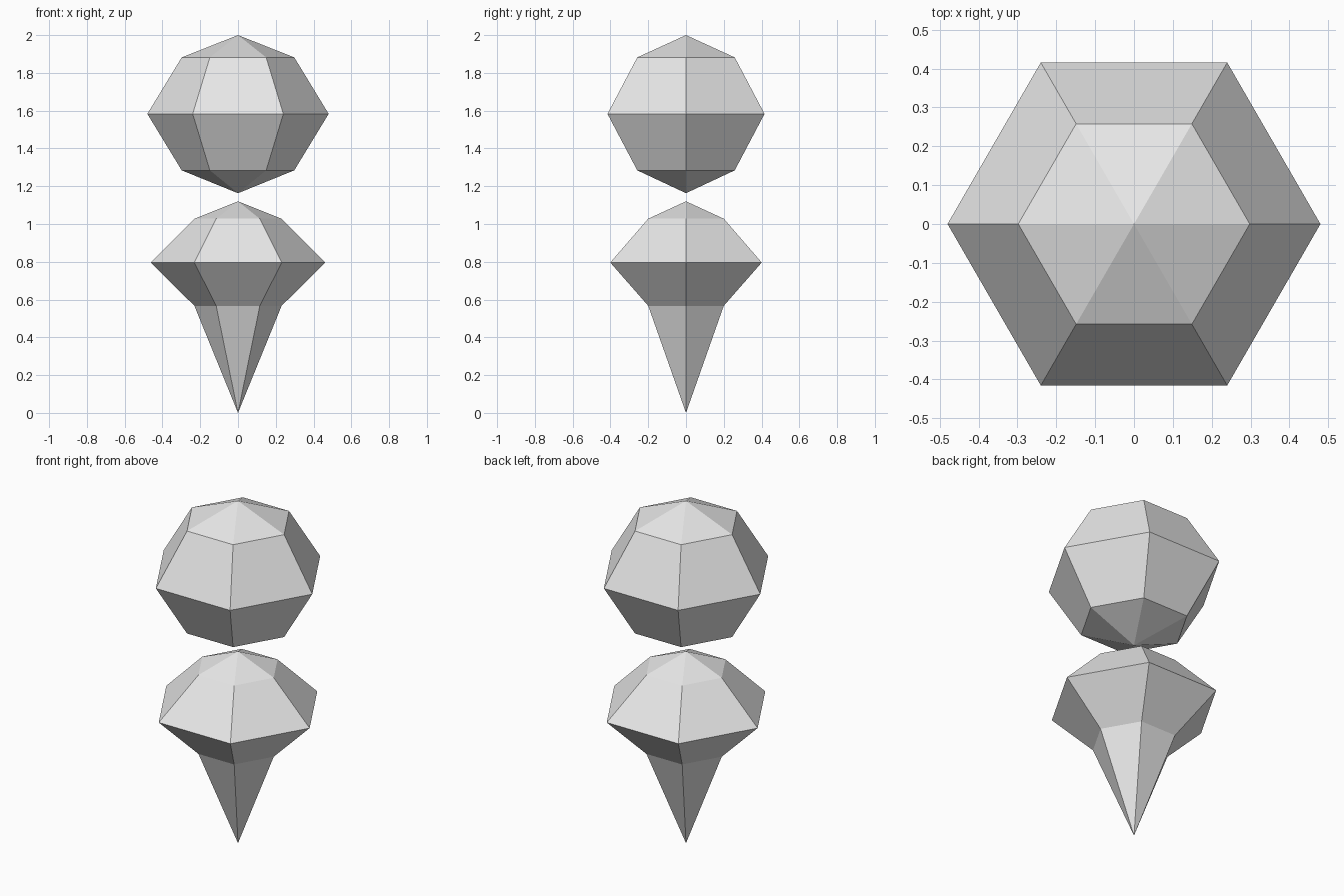
import bpy, bmesh
from math import cos, sin, pi

if "Cube" in bpy.data.objects:
    bpy.data.objects.remove(bpy.data.objects["Cube"])

SIDES = 6

grey = bpy.data.materials.new("light grey")
grey.diffuse_color = (0.8, 0.8, 0.8, 1)
grey.use_nodes = True
grey.node_tree.nodes["Principled BSDF"].inputs["Base Color"].default_value = grey.diffuse_color


def lathe(name, top, rings, bottom):
    """Faceted solid: apex at top, (radius, z) rings downwards, apex at bottom."""
    bm = bmesh.new()
    a = bm.verts.new((0, 0, top))
    b = bm.verts.new((0, 0, bottom))
    loops = [[bm.verts.new((r * cos(2 * pi * i / SIDES), r * sin(2 * pi * i / SIDES), z))
              for i in range(SIDES)] for r, z in rings]
    for i in range(SIDES):
        j = (i + 1) % SIDES
        bm.faces.new((a, loops[0][i], loops[0][j]))
        for up, low in zip(loops, loops[1:]):
            bm.faces.new((up[i], low[i], low[j], up[j]))
        bm.faces.new((loops[-1][j], loops[-1][i], b))
    bmesh.ops.recalc_face_normals(bm, faces=bm.faces[:])
    mesh = bpy.data.meshes.new(name)
    bm.to_mesh(mesh)
    bm.free()
    mesh.materials.append(grey)
    obj = bpy.data.objects.new(name, mesh)
    bpy.context.collection.objects.link(obj)
    return obj


# Floating round head
lathe("head", 2.0, [(0.298, 1.882), (0.48, 1.583), (0.298, 1.284)], 1.163)

# Body: domed shoulders tapering to a spike
lathe("body", 1.12, [(0.231, 1.028), (0.463, 0.796), (0.231, 0.567)], 0.0)
